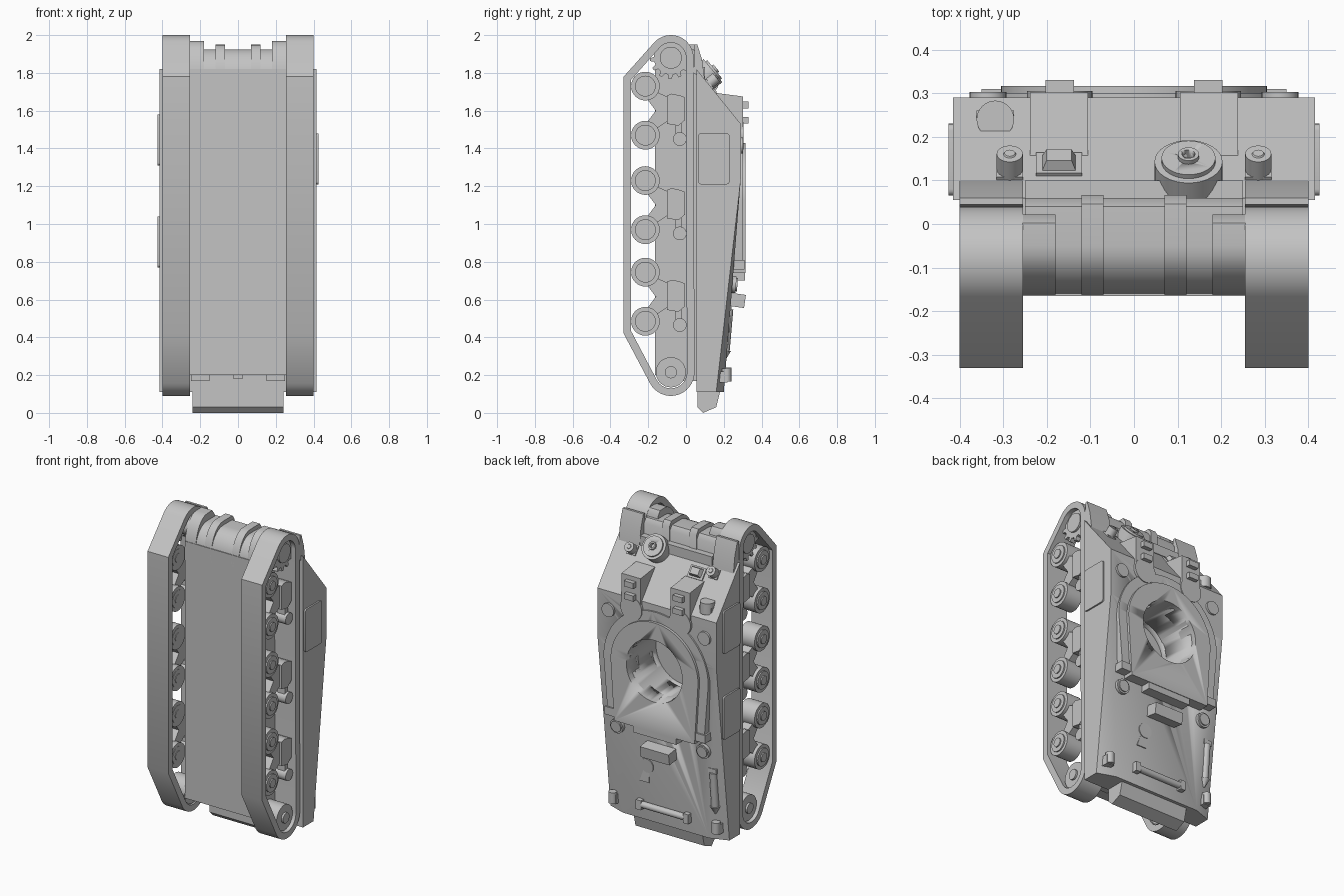
import bpy, bmesh
from math import radians, cos, sin, pi
from mathutils import Matrix, Vector

if "Cube" in bpy.data.objects:
    bpy.data.objects.remove(bpy.data.objects["Cube"])

grey = bpy.data.materials.new("hull_grey")
grey.use_nodes = True
GREY = (0.55, 0.55, 0.55, 1)
grey.diffuse_color = GREY
grey.node_tree.nodes["Principled BSDF"].inputs["Base Color"].default_value = GREY

GLACIS = radians(-51)   # tilt of parts sitting on the sloped nose plate
DECK = radians(-90)     # parts sitting flat on the deck
REAR = radians(-95)     # parts on the sloping engine deck
SIDES = (("left", 1), ("right", -1))


def finish(name, bm):
    bmesh.ops.recalc_face_normals(bm, faces=bm.faces)
    mesh = bpy.data.meshes.new(name)
    bm.to_mesh(mesh)
    bm.free()
    mesh.materials.append(grey)
    ob = bpy.data.objects.new(name, mesh)
    bpy.context.collection.objects.link(ob)
    bpy.ops.object.select_all(action='DESELECT')
    ob.select_set(True)
    bpy.context.view_layer.objects.active = ob
    bpy.ops.object.shade_smooth_by_angle(angle=radians(35))
    return ob


def extrude(name, pts, a, b, axis='X', inner=None):
    """Extrude a 2D outline along X (y,z points) or Y (x,z points)."""
    bm = bmesh.new()
    place = (lambda p, d: (d, p[0], p[1])) if axis == 'X' else (lambda p, d: (p[0], d, p[1]))
    loops = [[bm.verts.new(place(p, d)) for p in outline]
             for outline in ([pts, inner] if inner else [pts]) for d in (a, b)]
    n = len(pts)

    def bridge(u, v):
        for i in range(n):
            bm.faces.new((u[i], u[(i + 1) % n], v[(i + 1) % n], v[i]))
    bridge(loops[0], loops[1])
    if inner:
        bridge(loops[2], loops[3])
        bridge(loops[0], loops[2])
        bridge(loops[1], loops[3])
    else:
        bm.faces.new(loops[0])
        bm.faces.new(loops[1])
    return finish(name, bm)


def box(name, loc, size, tilt=0, taper=1):
    bm = bmesh.new()
    bmesh.ops.create_cube(bm, size=1)
    for v in bm.verts:
        if v.co.z > 0:
            v.co.x *= taper
            v.co.y *= taper
    bm.transform(Matrix.Translation(loc) @ Matrix.Rotation(tilt, 4, 'X') @ Matrix.Diagonal((*size, 1)))
    return finish(name, bm)


def cyl(name, loc, r, h, tilt=0, sideways=False, r2=None, sides=32):
    bm = bmesh.new()
    bmesh.ops.create_cone(bm, cap_ends=True, segments=sides, radius1=r,
                          radius2=r if r2 is None else r2, depth=h)
    turn = Matrix.Rotation(pi / 2, 4, 'Y') if sideways else Matrix.Rotation(tilt, 4, 'X')
    bm.transform(Matrix.Translation(loc) @ turn)
    return finish(name, bm)


def arc(cy, cz, r, a0, a1, n=16):
    return [(cy + r * cos(radians(a0 + (a1 - a0) * i / n)),
             cz + r * sin(radians(a0 + (a1 - a0) * i / n))) for i in range(n + 1)]


def track_outline(t):
    return (arc(-.08, 1.88, .12 - t, 136, 0) + arc(-.08, .215, .125 - t, 0, -152)
            + [(-.33 + t, .42 + t * .3), (-.33 + t, 1.78 - t * .4)])


def cut(ob, cutter):
    mod = ob.modifiers.new("ring_hole", 'BOOLEAN')
    mod.object, mod.operation, mod.solver = cutter, 'DIFFERENCE', 'EXACT'
    bpy.context.view_layer.objects.active = ob
    bpy.ops.object.modifier_apply(modifier=mod.name)


# Upper hull: sloped nose, flat deck, engine deck with bevelled flanks
bm = bmesh.new()
for _, s in SIDES:
    for x, y, z in ((.415, .055, .11), (.415, .055, 1.82), (.415, .29, 1.53), (.415, .29, 1.24),
                    (.415, .16, .11), (.3, .2, .11)):
        bm.verts.new((s * x, y, z))
bmesh.ops.convex_hull(bm, input=bm.verts)
bmesh.ops.dissolve_limit(bm, angle_limit=.01, verts=bm.verts, edges=bm.edges)
hull = finish("upper_hull", bm)


# Turret ring plate in two steps, with the open ring
def shield(r, low):
    return arc(0, 1.125, r, 0, 180, 40) + [(-r * .92, low), (r * .92, low)]


ring_base = extrude("turret_ring_base", shield(.365, .77), .2, .3, 'Y')
ring_top = extrude("turret_ring_plate", shield(.305, .74), .2, .316, 'Y')
hole = cyl("ring_cutter", (0, .24, 1.125), .195, .44, DECK, sides=48)
hole.hide_render = True
lower = extrude("lower_hull", [(-.165, .2), (.06, .2), (.06, 1.82), (-.165, 1.82)], -.255, .255)
for part in (hull, ring_base, ring_top, lower):
    cut(part, hole)
bpy.data.objects.remove(hole)


# Rounded transmission housing with ribs
def roll(name, x0, x1, top, back):
    nose = [(-.05 + .115 * cos(t * pi / 16), 1.78 + (top - 1.78) * sin(t * pi / 16)) for t in range(8, 17)]
    extrude(name, [(-.165, 1.7), (back, 1.7), (back, top - .03), (back - .02, top)] + nose, x0, x1)


roll("transmission_housing", -.25, .25, 1.925, .06)
for side, s in SIDES:
    roll(side + "_final_drive", s * .18, s * .256, 1.97, .022)
    roll(side + "_housing_rib", s * .07, s * .12, 1.95, .066)
box("nose_flange", (0, .065, 1.8), (.5, .07, .06))

# Rear overhang and its hinge strip
extrude("rear_overhang", [(.06, .22), (.06, .03), (.09, 0), (.16, .03), (.185, .13), (.15, .22)], -.24, .24)
for side, s in SIDES:
    box(side + "_rear_tab", (s * .2, .0, .185), (.1, .12, .03))
box("rear_centre_tab", (0, .0, .19), (.05, .1, .02))

# Running gear
for side, s in SIDES:
    extrude(side + "_track", track_outline(0), s * .255, s * .4, inner=track_outline(.04))
    cyl(side + "_idler", (s * .32, -.08, .215), .08, .12, sideways=True)
    cyl(side + "_idler_hub", (s * .325, -.08, .215), .032, .135, sideways=True)
    teeth = [(-.08 + r * cos(a), 1.88 + r * sin(a)) for i in range(13)
             for a, r in ((i * 2 * pi / 13 + o, rr) for o, rr in ((0, .09), (.2, .09), (.26, .112), (.4, .112)))]
    extrude(side + "_sprocket", teeth, s * .34, s * .37)
    cyl(side + "_sprocket_hub", (s * .32, -.08, 1.88), .058, .125, sideways=True)
    for n, zc in enumerate((1.6, 1.1, .615)):
        bogie = f"{side}_bogie_{n + 1}"
        extrude(bogie + "_bracket", [(-.1, zc + .08), (-.075, zc + .09), (-.03, zc + .08), (-.005, zc + .07),
                                     (-.005, zc - .05), (-.04, zc - .08), (-.1, zc - .07)], s * .25, s * .375)
        extrude(bogie + "_arm", [(-.18, zc + .11), (-.09, zc + .07), (-.09, zc - .05), (-.18, zc - .11),
                                 (-.22, zc - .08), (-.16, zc), (-.22, zc + .08)], s * .3, s * .36)
        for d in (.13, -.13):
            cyl(bogie + "_wheel", (s * .325, -.215, zc + d), .076, .11, sideways=True)
            cyl(bogie + "_wheel_disc", (s * .328, -.215, zc + d), .055, .12, sideways=True)
            cyl(bogie + "_wheel_hub", (s * .33, -.215, zc + d), .028, .13, sideways=True)
        cyl(bogie + "_return_roller", (s * .32, -.033, zc - .15), .036, .12, sideways=True)
        box(bogie + "_roller_arm", (s * .34, -.04, zc - .1), (.05, .03, .1))

    # Nose fittings on each side
    extrude(side + "_fender", [(.04, 1.8), (.045, 1.95), (.06, 1.95), (.085, 1.87), (.1, 1.76)], s * .255, s * .4)
    extrude(side + "_driver_hood", [(.15, 1.695), (.302, 1.675), (.302, 1.48), (.15, 1.5)], s * .105, s * .238)
    cyl(side + "_hatch", (s * .17, .29, 1.47), .075, .03, DECK)
    for z in (1.63, 1.55):
        box(side + "_periscope", (s * .17, .31, z), (.065, .04, .035))
    box(side + "_lamp_base", (s * .285, .115, 1.735), (.06, .06, .03), GLACIS)
    cyl(side + "_headlamp", (s * .285, .13, 1.75), .03, .08, GLACIS, sides=20)
    cyl(side + "_headlamp_cap", (s * .285, .155, 1.772), .026, .02, GLACIS, r2=.012, sides=20)

    # Deck fittings on each side
    cyl(side + "_filler_cap", (s * .335, .293, 1.415), .042, .02, DECK)
    cyl(side + "_engine_cap", (s * .3, .245, .68), .045, .04, REAR)
    cyl(side + "_engine_cap_top", (s * .3, .255, .68), .035, .035, REAR)
    box(side + "_ring_bracket", (s * .315, .275, .785), (.07, .07, .05))
    box(side + "_tail_lamp_base", (s * .36, .185, .19), (.05, .07, .06))
    cyl(side + "_tail_lamp", (s * .36, .215, .2), .025, .07, sides=16)

# Side armour plates
for name, s, z in (("left_armour", 1, 1.345), ("right_front_armour", -1, 1.445), ("right_rear_armour", -1, .905)):
    outline = [p for cy, cz, a in ((.215, z + .12, 0), (.08, z + .12, 90), (.08, z - .12, 180), (.215, z - .12, 270))
               for p in arc(cy, cz, .015, a, a + 90, 4)]
    extrude(name, outline, s * .41, s * .425)

# Round nose mount with a bored centre
normal = Vector((0, .78, .63))
mount = Vector((.125, .11, 1.785))
cyl("nose_mount", mount, .078, .085, GLACIS)
cyl("nose_mount_rim", mount + normal * .045, .062, .018, GLACIS)
barrel = cyl("nose_mount_socket", mount + normal * .055, .024, .02, GLACIS)
bore = cyl("bore_cutter", mount + normal * .06, .015, .05, GLACIS)
for part in ("nose_mount_rim", "nose_mount_socket"):
    cut(bpy.data.objects[part], bore)
bpy.data.objects.remove(bore)

# Pyramid block and rounded vent on the nose
box("nose_block", (-.172, .135, 1.725), (.105, .075, .06), GLACIS, taper=.55)
box("nose_block_base", (-.172, .125, 1.715), (.105, .075, .04), GLACIS)
cyl("nose_vent", (-.318, .24, 1.59), .043, .07, 0)
box("nose_vent_back", (-.318, .225, 1.57), (.086, .07, .05))

# Engine deck fittings
box("ring_notch", (0, .275, .725), (.3, .075, .05))
box("deck_box", (0, .275, .595), (.2, .075, .07), radians(-8))
cyl("deck_lug", (.11, .224, .47), .045, .02, REAR)
extrude("deck_lug_tail", [(.095, .46), (.13, .46), (.165, .36), (.1, .36)], .19, .226, 'Y')
cyl("rear_tool_bar", (0, .222, .21), .02, .3, sideways=True, sides=16)
for side, s in SIDES:
    box(side + "_tool_clip", (s * .165, .215, .21), (.035, .05, .06))
cyl("side_tool", (-.35, .218, .44), .023, .22, radians(-5), sides=16)
cyl("side_tool_tip", (-.35, .206, .305), .005, .05, radians(-5), r2=.03, sides=16)
box("side_tool_clip", (-.35, .215, .56), (.055, .05, .03))
